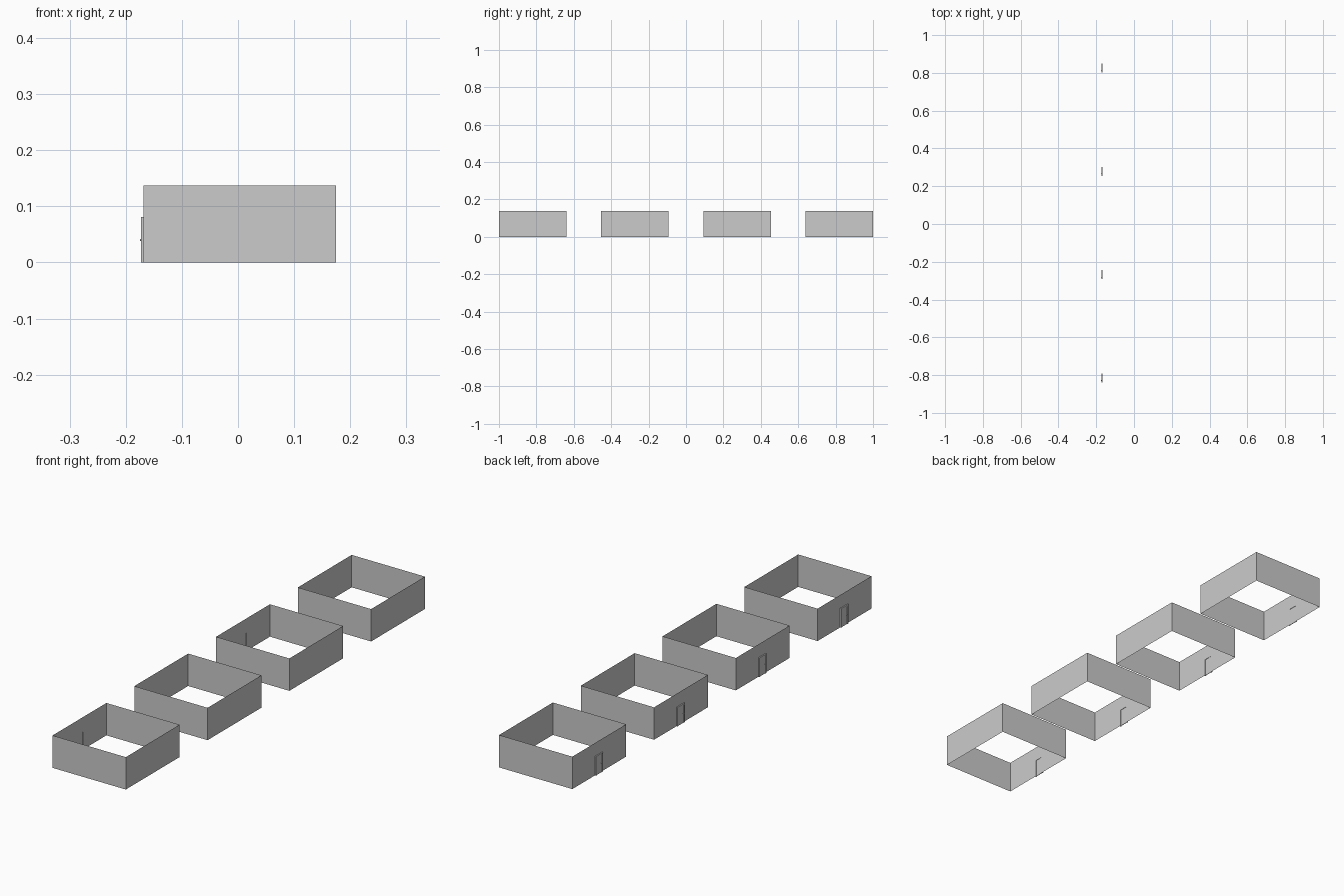
import bpy, bmesh

if "Cube" in bpy.data.objects:
    bpy.data.objects.remove(bpy.data.objects["Cube"])

X0, X1 = -0.168, 0.175      # wall planes in x
HALF_Y, H = 0.18, 0.137     # half room depth, wall height
PITCH = 0.5467
DW, DH = 0.024, 0.081       # half width and height of door frame
FR = 0.006                  # frame member width
DOOR_SHIFT = 0.005


def finish(name, bm):
    me = bpy.data.meshes.new(name)
    bm.to_mesh(me)
    bm.free()
    ob = bpy.data.objects.new(name, me)
    bpy.context.collection.objects.link(ob)
    return ob


def box(name, lo, hi):
    bm = bmesh.new()
    bmesh.ops.create_cube(bm, size=1)
    for v in bm.verts:
        v.co = [l + (c + 0.5) * (h - l) for l, h, c in zip(lo, hi, v.co)]
    return finish(name, bm)


def face(bm, pts):
    bm.faces.new([bm.verts.new(p) for p in pts])


for i in range(4):
    cy = (i - 1.5) * PITCH
    a, b = cy - HALF_Y, cy + HALF_Y
    d = cy + DOOR_SHIFT
    o0, o1, oh = d - DW + FR, d + DW - FR, DH - FR

    # Thin walls, with a door opening on the left side
    bm = bmesh.new()
    for (xa, ya), (xb, yb) in (((X0, a), (X1, a)), ((X1, a), (X1, b)), ((X1, b), (X0, b))):
        face(bm, [(xa, ya, 0), (xb, yb, 0), (xb, yb, H), (xa, ya, H)])
    face(bm, [(X0, y, z) for y, z in ((b, 0), (o1, 0), (o1, oh), (o0, oh),
                                      (o0, 0), (a, 0), (a, H), (b, H))])
    bmesh.ops.remove_doubles(bm, verts=bm.verts, dist=1e-5)
    bmesh.ops.recalc_face_normals(bm, faces=bm.faces)
    finish(f"walls_{i}", bm)

    # Door frame: two posts and a lintel
    xf = X0 - 0.005
    box(f"frame_post_a_{i}", (xf, d - DW, 0), (X0, o0, DH))
    box(f"frame_post_b_{i}", (xf, o1, 0), (X0, d + DW, DH))
    box(f"frame_lintel_{i}", (xf, o0, oh), (X0, o1, DH))

    # Recessed door leaf and knob
    box(f"door_{i}", (X0 - 0.0035, o0, 0), (X0 - 0.0015, o1, oh))
    bm = bmesh.new()
    bmesh.ops.create_uvsphere(bm, u_segments=12, v_segments=8, radius=0.002)
    bmesh.ops.translate(bm, verts=bm.verts, vec=(X0 - 0.005, o0 + 0.005, 0.04))
    for f in bm.faces:
        f.smooth = True
    finish(f"knob_{i}", bm)
